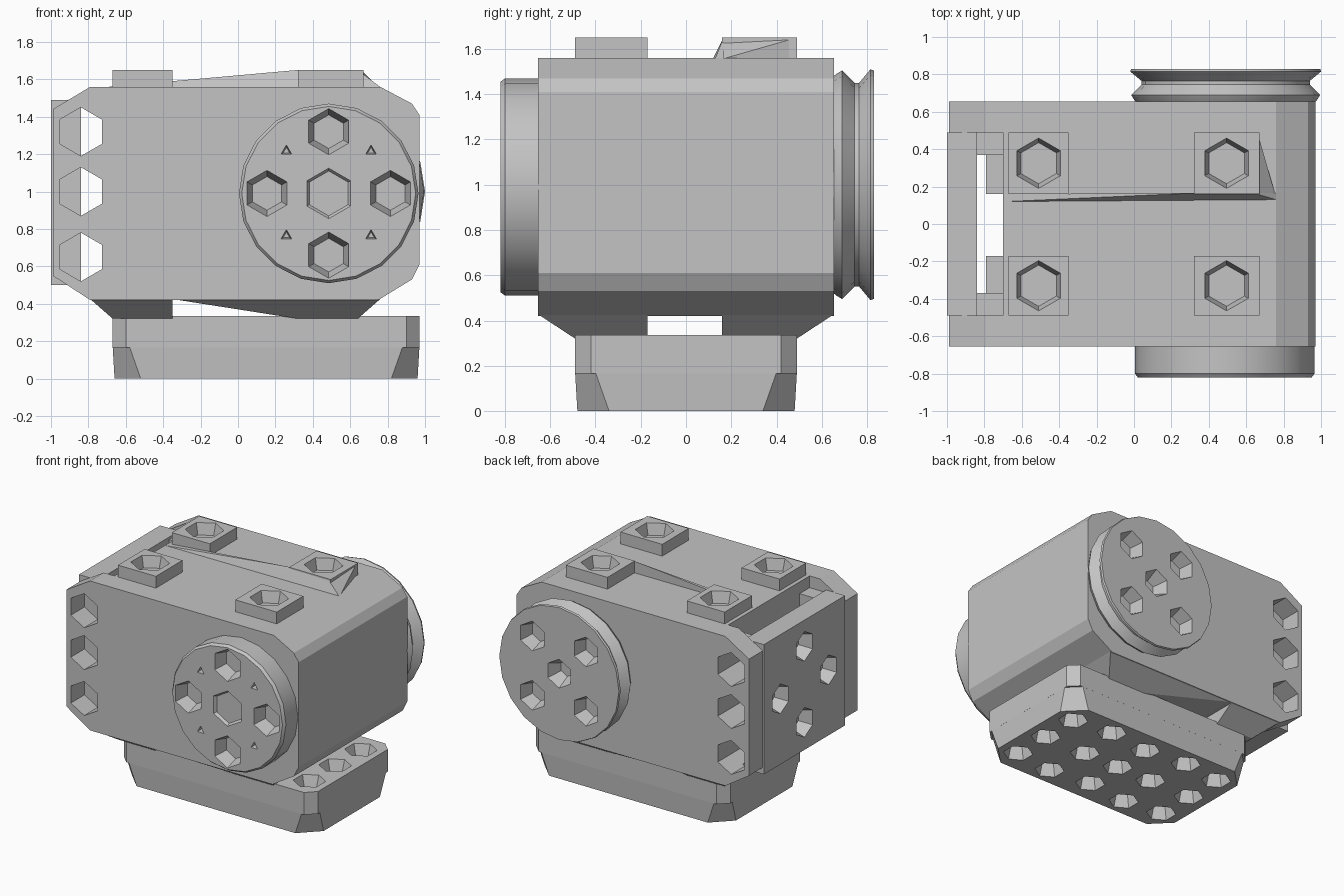
import bpy, bmesh, math
from mathutils import Vector, Matrix

old = bpy.data.objects.get("Cube")
if old:
    bpy.data.objects.remove(old, do_unlink=True)

grey = bpy.data.materials.new("light_grey")
grey.use_nodes = True
COLOR = (0.55, 0.55, 0.55, 1)
grey.diffuse_color = COLOR
grey.node_tree.nodes["Principled BSDF"].inputs["Base Color"].default_value = COLOR


def add_object(name, bm):
    bmesh.ops.recalc_face_normals(bm, faces=bm.faces)
    mesh = bpy.data.meshes.new(name)
    bm.to_mesh(mesh)
    bm.free()
    mesh.materials.append(grey)
    obj = bpy.data.objects.new(name, mesh)
    bpy.context.collection.objects.link(obj)
    return obj


def hull(name, points):
    """Convex solid around the given points."""
    bm = bmesh.new()
    for p in points:
        bm.verts.new(p)
    bmesh.ops.convex_hull(bm, input=bm.verts)
    bmesh.ops.dissolve_limit(bm, angle_limit=0.01, verts=bm.verts, edges=bm.edges)
    return add_object(name, bm)


def rect(x, y, z):
    return [(a, b, z) for a in x for b in y]


def box(name, x, y, z):
    return hull(name, rect(x, y, z[0]) + rect(x, y, z[1]))


def lathe(name, center, rings, sides):
    """Wheel turned about the y axis; rings are (y, radius)."""
    bm = bmesh.new()
    loops = []
    for y, r in rings:
        angles = [math.tau * i / sides for i in range(sides)]
        loops.append([bm.verts.new((center[0] + r * math.cos(a), y,
                                    center[1] + r * math.sin(a))) for a in angles])
    for lo, hi in zip(loops, loops[1:]):
        for i in range(sides):
            j = (i + 1) % sides
            bm.faces.new((lo[i], lo[j], hi[j], hi[i]))
    bm.faces.new(loops[0])
    bm.faces.new(loops[-1])
    return add_object(name, bm)


def subtract(obj, cutter):
    mod = obj.modifiers.new("cut", 'BOOLEAN')
    mod.operation = 'DIFFERENCE'
    mod.solver = 'EXACT'
    mod.object = cutter
    bpy.context.view_layer.objects.active = obj
    bpy.ops.object.modifier_apply(modifier=mod.name)
    bpy.data.objects.remove(cutter, do_unlink=True)


def drill(obj, centers, inward, r=0.13, tip=0.08, depth=0.1, sides=6):
    """Tapered many-sided screw holes."""
    n = Vector(inward)
    turn = n.to_track_quat('Z', 'Y').to_matrix().to_4x4()
    bm = bmesh.new()
    for c in centers:
        place = Matrix.Translation(Vector(c) + n * (depth / 2 - 0.01)) @ turn
        bmesh.ops.create_cone(bm, cap_ends=True, segments=sides, radius1=r,
                              radius2=tip, depth=depth + 0.02, matrix=place)
    subtract(obj, add_object("hole_cutter", bm))


def around(r, start=0):
    """Four offsets on a circle."""
    return [(r * math.cos(start + k * math.pi / 2), r * math.sin(start + k * math.pi / 2))
            for k in range(4)]


# Main housing: chamfered profile along y, with an open slot at one end
profile = [(-0.79, 1.56), (0.76, 1.56), (0.93, 1.47), (0.97, 1.41), (0.97, 0.61),
           (0.93, 0.53), (0.75, 0.42), (-0.79, 0.42), (-0.99, 0.55), (-0.99, 1.44)]
body = hull("housing", [(x, y, z) for x, z in profile for y in (-0.655, 0.655)])
subtract(body, box("slot_cutter", (-1.2, -0.70), (-0.49, 0.49), (0.2, 1.8)))
ear_z = (1.32, 1.0, 0.65)
drill(body, [(-0.84, -0.7, z) for z in ear_z], (0, 1, 0), tip=0.13, depth=1.4)

# Bosses inside the slot, drilled through
for side, name in ((-1, "front"), (1, "back")):
    boss = box(name + "_slot_boss", (-0.84, -0.69), sorted((side * 0.37, side * 0.495)),
               (0.53, 1.47))
    drill(boss, [(-0.84, -0.7, z) for z in ear_z], (0, 1, 0), tip=0.13, depth=1.4)

# End plate with a ring of holes
plate = box("end_plate", (-1.0, -0.84), (-0.49, 0.49), (0.5, 1.49))
drill(plate, [(-1.0, a, 1 + b) for a, b in around(0.29)], (1, 0, 0), r=0.12)

# Front output wheel
front = lathe("front_wheel", (0.485, 0.99),
              [(-0.64, 0.48), (-0.80, 0.48), (-0.82, 0.465)], 20)
drill(front, [(0.485 + a, -0.82, 0.99 + b) for a, b in around(0.33)], (0, 1, 0), tip=0.09)
drill(front, [(0.485 + a, -0.82, 0.99 + b) for a, b in around(0.32, math.pi / 4)],
      (0, 1, 0), r=0.035, tip=0.02, sides=3)
drill(front, [(0.485, -0.82, 0.99)], (0, 1, 0), r=0.15, tip=0.12, depth=0.02)

# Back wheel with a grooved rim
back = lathe("back_wheel", (0.49, 1.0), [(0.64, 0.47), (0.665, 0.49), (0.69, 0.505),
             (0.745, 0.45), (0.765, 0.45), (0.815, 0.51), (0.83, 0.505)], 20)
drill(back, [(0.49 + a, 0.83, 1 + b) for a, b in around(0.32, math.pi / 4)],
      (0, -1, 0), r=0.12)
drill(back, [(0.49, 0.83, 1.0)], (0, -1, 0), r=0.12, tip=0.06)

# Mounting pads on top and their flared partners underneath
for xs, xname in (((-0.67, -0.35), "right"), ((0.32, 0.67), "left")):
    for ys, yname in (((-0.49, -0.17), "front"), ((0.16, 0.49), "back")):
        mid = (sum(xs) / 2, sum(ys) / 2, 1.65)
        pad = box(f"top_pad_{yname}_{xname}", xs, ys, (1.54, 1.65))
        drill(pad, [mid], (0, 0, -1), r=0.14, tip=0.11, depth=0.085)

        outer = -0.65 if yname == "front" else 0.65
        inner = max(ys) if yname == "front" else min(ys)
        root_x = (-0.79, -0.35) if xname == "right" else (-0.35, 0.76)
        tip_x = xs if xname == "right" else (0.32, 0.64)
        hull(f"lower_pad_{yname}_{xname}",
             rect(tip_x, ys, 0.32) + rect(root_x, (inner, outer), 0.425))

# Sloping ridge joining the two back pads, and the end slope
hull("top_ridge", [(0.32, 0.165, 1.65), (0.64, 0.165, 1.65), (-0.69, 0.12, 1.56),
                   (0.76, 0.13, 1.56), (-0.69, 0.16, 1.56), (0.76, 0.165, 1.56)])
hull("ridge_end", [(0.64, 0.165, 1.65), (0.66, 0.165, 1.55), (0.76, 0.14, 1.55),
                   (0.66, 0.49, 1.65), (0.66, 0.49, 1.55), (0.64, 0.165, 1.55)])


# Base bracket with cut corners
def cut_rect(x0, x1, y, c, z):
    return (rect((x0 + c, x1 - c), (-y, y), z) + rect((x0, x1), (-y + c, y - c), z))


base = hull("base_upper", cut_rect(-0.67, 0.97, 0.49, 0.07, 0.165)
            + cut_rect(-0.67, 0.97, 0.49, 0.07, 0.335))
drill(base, [(0.82, y, 0.335) for y in (-0.31, 0, 0.31)], (0, 0, -1), r=0.12)
lower = hull("base_lower", cut_rect(-0.67, 0.97, 0.49, 0.09, 0.17)
             + cut_rect(-0.66, 0.96, 0.48, 0.14, 0))
under = [(x, y, 0) for x in (-0.5, 0.81) for y in (-0.3, 0, 0.3)]
under += [(0.15 + a, b, 0) for a, b in around(0.3)]
under += [(0.15 + a, b, 0) for a, b in around(0.48, math.pi / 4)] + [(0.15, 0, 0)]
drill(lower, under, (0, 0, 1), r=0.11, tip=0.07, depth=0.13)

# Shading: soft over shallow bends, crisp on hard edges
for obj in bpy.data.objects:
    obj.select_set(obj.type == 'MESH')
bpy.ops.object.shade_smooth_by_angle(angle=math.radians(25))
